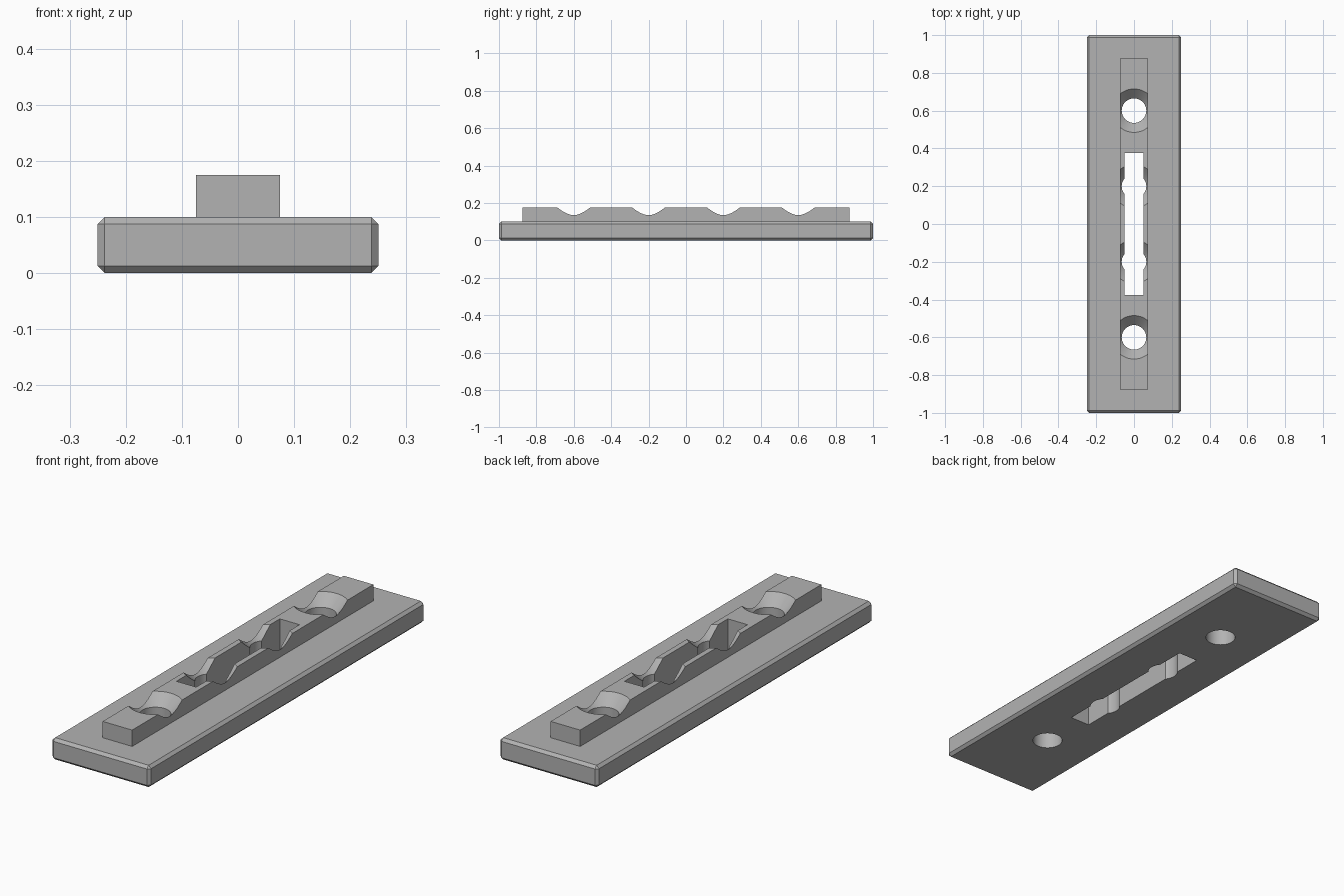
import bpy, bmesh, math
from mathutils import Matrix

default = bpy.data.objects.get("Cube")
if default:
    bpy.data.objects.remove(default, do_unlink=True)

grey = bpy.data.materials.new("plain_grey")
grey.use_nodes = True
colour = (0.45, 0.45, 0.45, 1)
grey.diffuse_color = colour
grey.node_tree.nodes["Principled BSDF"].inputs["Base Color"].default_value = colour


def finish(bm, name):
    bmesh.ops.recalc_face_normals(bm, faces=bm.faces)
    mesh = bpy.data.meshes.new(name)
    bm.to_mesh(mesh)
    bm.free()
    mesh.materials.append(grey)
    obj = bpy.data.objects.new(name, mesh)
    bpy.context.collection.objects.link(obj)
    return obj


def box(name, width, length, z0, z1, chamfer=0):
    bm = bmesh.new()
    place = Matrix.Translation((0, 0, (z0 + z1) / 2)) @ Matrix.Diagonal((width, length, z1 - z0, 1))
    bmesh.ops.create_cube(bm, size=1, matrix=place)
    if chamfer:
        bmesh.ops.bevel(bm, geom=bm.edges[:], offset=chamfer, segments=1, affect='EDGES')
    return finish(bm, name)


def countersunk_drill(name, y, profile, sides=64):
    """Solid of revolution from (radius, height) points."""
    bm = bmesh.new()
    rings = [[bm.verts.new((r * math.cos(i * math.tau / sides),
                            y + r * math.sin(i * math.tau / sides), z))
              for i in range(sides)] for r, z in profile]
    for low, high in zip(rings, rings[1:]):
        for i in range(sides):
            j = (i + 1) % sides
            bm.faces.new((low[i], low[j], high[j], high[i]))
    bm.faces.new(rings[0])
    bm.faces.new(rings[-1])
    return finish(bm, name)


def combine(target, tool, operation):
    mod = target.modifiers.new(operation.title(), 'BOOLEAN')
    mod.operation = operation
    mod.solver = 'EXACT'
    mod.object = tool
    bpy.context.view_layer.objects.active = target
    bpy.ops.object.modifier_apply(modifier=mod.name)
    bpy.data.objects.remove(tool, do_unlink=True)


# Chamfered plate with a raised rail
plate = box("slotted_plate", 0.5, 2.0, 0, 0.1, chamfer=0.0125)
combine(plate, box("rail", 0.15, 1.75, 0.05, 0.175), 'UNION')

# Central through slot
combine(plate, box("slot_cutter", 0.1, 0.75, -0.1, 0.3), 'DIFFERENCE')

# Four countersunk screw holes
drill = [(0.065, -0.1), (0.065, 0.125), (0.165, 0.225)]
for y in (-0.6, -0.2, 0.2, 0.6):
    combine(plate, countersunk_drill("hole_cutter", y, drill), 'DIFFERENCE')

# Smooth bores, crisp edges
bpy.ops.object.select_all(action='DESELECT')
plate.select_set(True)
bpy.context.view_layer.objects.active = plate
bpy.ops.object.shade_smooth_by_angle(angle=math.radians(25))
